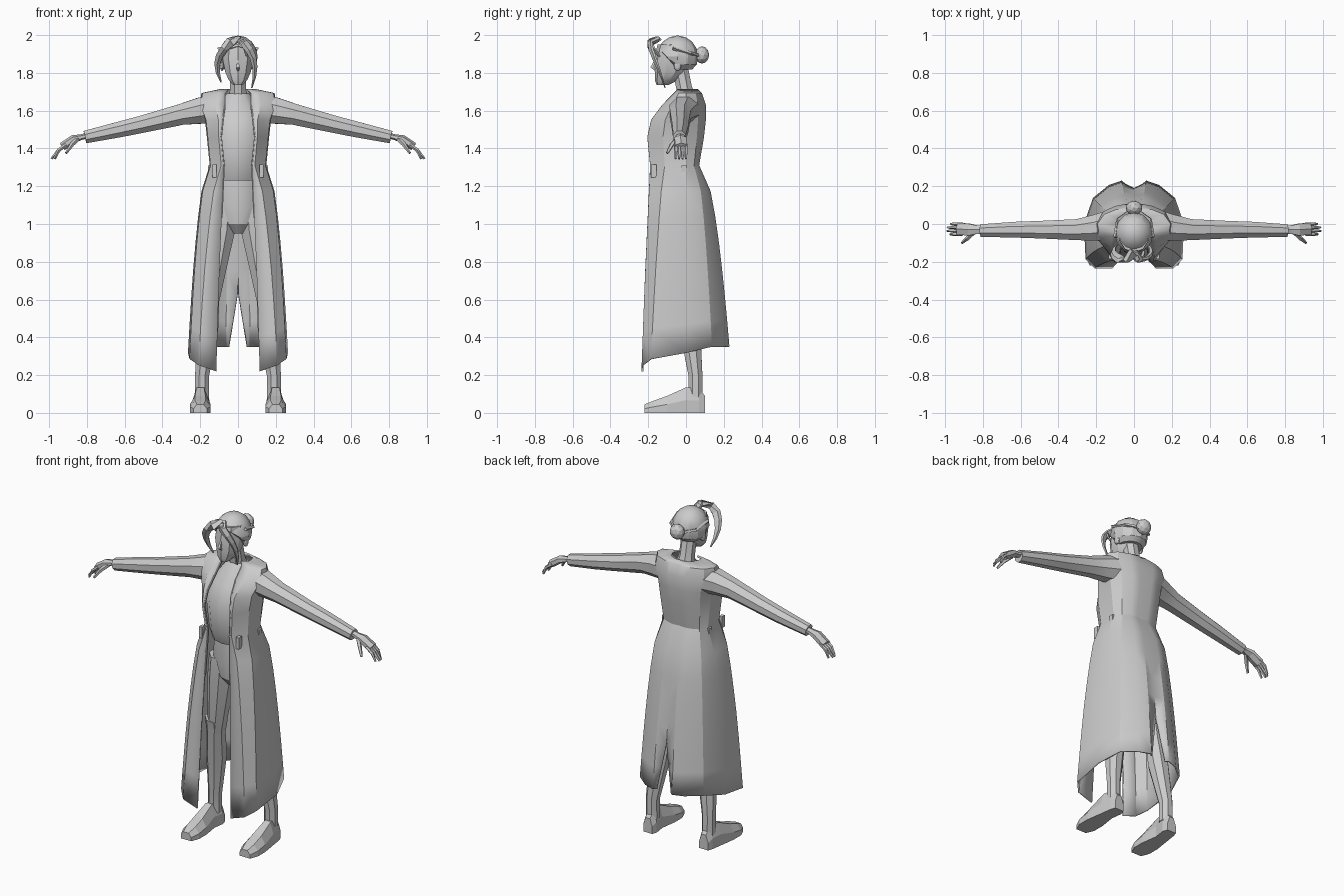
import bpy, bmesh, math
from mathutils import Vector

if "Cube" in bpy.data.objects:
    bpy.data.objects.remove(bpy.data.objects["Cube"])

grey = bpy.data.materials.new("plain_grey")
grey.use_nodes = True
grey.diffuse_color = (.6, .6, .6, 1)
grey.node_tree.nodes["Principled BSDF"].inputs["Base Color"].default_value = grey.diffuse_color

ACROSS, DEEP = Vector((1, 0, 0)), Vector((0, 1, 0))


def lerp(start, end, t):
    return start + (end - start) * t


def steps(count):
    """Evenly spaced fractions from zero to one."""
    return [i / count for i in range(count + 1)]


def circle(sides, offset=0):
    """Cosine and sine pairs around a polygon."""
    angles = [math.tau * (k + offset) / sides for k in range(sides)]
    return [(math.cos(angle), math.sin(angle)) for angle in angles]


def finish(name, bm, mirror=False, smooth=0, thick=0):
    """Turn a bmesh into an object, smooth below the given angle."""
    bmesh.ops.recalc_face_normals(bm, faces=bm.faces)
    for face in bm.faces:
        face.smooth = smooth > 0
    for edge in bm.edges:
        edge.smooth = edge.calc_face_angle(0) <= math.radians(smooth)
    mesh = bpy.data.meshes.new(name)
    bm.to_mesh(mesh)
    bm.free()
    mesh.materials.append(grey)
    part = bpy.data.objects.new(name, mesh)
    bpy.context.collection.objects.link(part)
    if mirror:
        part.modifiers.new("mirror", "MIRROR")
    if thick:
        solid = part.modifiers.new("thickness", "SOLIDIFY")
        solid.thickness = thick
        solid.offset = 0


def loft(name, rings, closed=True, **options):
    """Skin a list of equal-length point rings."""
    bm = bmesh.new()
    verts = [[bm.verts.new(point) for point in ring] for ring in rings]
    count = len(rings[0])
    for lower, upper in zip(verts, verts[1:]):
        for i in range(count if closed else count - 1):
            j = (i + 1) % count
            bm.faces.new((lower[i], lower[j], upper[j], upper[i]))
    if closed:
        bm.faces.new(verts[0])
        bm.faces.new(verts[-1])
    finish(name, bm, **options)


def tube(name, path, sides=8, along=DEEP, flat=1, **options):
    """Sweep an ellipse along a path of (x, y, z, radius); flat scales one axis."""
    points = [Vector(entry[:3]) for entry in path]
    rings = []
    for i, point in enumerate(points):
        ahead = points[min(i + 1, len(points) - 1)]
        tangent = (ahead - points[max(i - 1, 0)]).normalized()
        u = (along - tangent * along.dot(tangent)).normalized()
        v = tangent.cross(u) * flat
        radius = path[i][3]
        rings.append([point + (u * c + v * s) * radius for c, s in circle(sides, .5)])
    loft(name, rings, **options)


def stack(name, rows, sides=12, **options):
    """Upright loft of rows (z, centre y, x radius, y radius)."""
    loft(name, [[(rx * s, cy - ry * c, z) for c, s in circle(sides)]
                for z, cy, rx, ry in rows], **options)


def ball(name, centre, size, **options):
    bm = bmesh.new()
    bmesh.ops.create_icosphere(bm, subdivisions=2, radius=1)
    for vert in bm.verts:
        vert.co = vert.co * Vector(size) + Vector(centre)
    finish(name, bm, **options)


def box(name, centre, size):
    bm = bmesh.new()
    bmesh.ops.create_cube(bm, size=1)
    for vert in bm.verts:
        vert.co = vert.co * Vector(size) + Vector(centre)
    finish(name, bm, mirror=True)


# Body under the coat
stack("bodice", [(1.23, -.05, .12, .1), (1.3, -.06, .13, .12), (1.48, -.06, .15, .13),
                 (1.58, -.03, .14, .11), (1.69, 0, .06, .05)], smooth=30)
stack("hips", [(.95, -.02, .04, .06), (1, -.03, .09, .09), (1.1, -.03, .13, .1),
               (1.26, -.04, .12, .08)], smooth=30)
tube("neck", [(0, .01, 1.64, .06), (0, -.01, 1.72, .045), (0, -.03, 1.82, .045)],
     along=ACROSS, smooth=30)

# Legs and boots
tube("thigh", [(.08, -.03, 1.1, .08), (.09, -.03, .97, .08), (.14, -.01, .62, .05)],
     along=ACROSS, mirror=True, smooth=30)
tube("boot_shaft", [(.14, -.01, .69, .065), (.15, 0, .6, .055), (.16, .02, .45, .06),
                    (.19, .05, .2, .04), (.19, .05, .08, .04)],
     along=ACROSS, mirror=True, smooth=20)

# Feet: sections of (y, half width, height), flat below and bevelled above
foot = []
for y, half, height in [(.1, .03, .09), (.07, .04, .13), (0, .04, .135),
                        (-.1, .055, .09), (-.17, .055, .065), (-.22, .035, .045)]:
    right = [(half, 0), (half, height / 2), (half / 2, height)]
    left = [(-x, z) for x, z in reversed(right)]
    foot.append([(x + lerp(.2, .19, y > 0), y, z) for x, z in right + left])
loft("foot", foot, mirror=True)

# Coat rows of (z, half width, front y, back y, opening, corner): bodice, then flared skirt
waist, low_hem, high_hem = 1.31, .22, .35
rows = [(1.71, .09, -.04, .06, .05, .6), (1.69, .19, -.06, .08, .07, .6),
        (1.63, .2, -.12, .1, .07, .6), (1.55, .17, -.18, .1, .08, .6),
        (1.46, .16, -.2, .09, .09, .6)]
for t in steps(7):
    flare = math.sqrt(t)
    rows.append((lerp(waist, high_hem, t), lerp(.145, .26, flare), lerp(-.185, -.23, t),
                 lerp(.065, .225, flare), lerp(.075, .115, t), lerp(.6, .8, flare)))
coat = []
for z, half, front, back, opening, corner in rows:
    slit = max(0, .64 - z) / 6
    outline = [(opening, front), (max(opening + .01, half * corner), front),
               (half * .97, front * corner), (half, 0), (half * .82, back * .6),
               (half * .5, back * .9), (half * .25, back), (slit, back * .93)]
    # The hem dips towards the front corners
    dip = max(0, .7 - z) / (.7 - high_hem)
    coat.append([(x, y, z - dip * (high_hem - low_hem) * max(0, 1 - i / 4))
                 for i, (x, y) in enumerate(outline)])
loft("coat", coat, closed=False, mirror=True, smooth=28, thick=.01)

# Lapel edging follows the front of the coat; tabs sit at the waist
tube("lapel_edge", [(*ring[0], .007) for ring in coat[1:8]], sides=4, along=ACROSS,
     mirror=True)
box("front_tab", (.125, -.17, 1.28), (.02, .03, .07))
box("side_tab", (.15, -.01, 1.28), (.02, .03, .06))

# Sleeves and hands
tube("sleeve", [(.12, 0, 1.61, .08), (.2, -.02, 1.6, .075), (.3, -.03, 1.58, .06),
                (.5, -.03, 1.53, .05), (.63, -.03, 1.5, .045), (.81, -.035, 1.46, .036)],
     mirror=True, smooth=30)
tube("palm", [(.79, -.03, 1.47, .025), (.83, -.03, 1.46, .025), (.87, -.03, 1.45, .036),
              (.93, -.025, 1.41, .037)], sides=6, flat=.6, mirror=True)
for i, finger in enumerate(["little", "ring", "middle", "index"]):
    y, reach = -.018 * i, .97 + .02 * math.sin(i)
    tube(finger + "_finger", [(.91, y, 1.42, .01), (.95, y, 1.39, .01),
                              (reach, y, 1.345, .006)], sides=5, mirror=True)
tube("thumb", [(.85, -.045, 1.45, .014), (.88, -.075, 1.42, .012), (.91, -.1, 1.375, .007)],
     sides=5, mirror=True)

# Head and face
stack("head", [(1.735, -.125, .025, .03), (1.76, -.105, .05, .06), (1.8, -.085, .07, .08),
               (1.87, -.07, .085, .1), (1.95, -.06, .08, .09)], sides=10, smooth=25)
tube("nose", [(0, -.165, 1.865, .006), (0, -.18, 1.83, .012), (0, -.16, 1.815, .008)],
     sides=4, along=ACROSS)
ball("ear", (.085, -.045, 1.84), (.012, .02, .03), mirror=True)

# Hair cap: an ellipsoid whose hairline rises towards the face
bm = bmesh.new()
bmesh.ops.create_uvsphere(bm, u_segments=12, v_segments=8, radius=1)
for vert in bm.verts:
    x, y, z = vert.co
    hairline = lerp(-.6, .5, max(0, -y))
    vert.co = (x * .104, y * .11 - .045, max(hairline, z) * .112 + 1.886)
bmesh.ops.remove_doubles(bm, verts=bm.verts, dist=.002)
finish("hair_cap", bm, smooth=25)
ball("hair_bun", (0, .085, 1.895), (.045, .038, .046))
tube("hair_band", [(.1, -.07, 1.93, .01), (.085, .025, 1.905, .01), (.02, .07, 1.89, .01)],
     sides=4, mirror=True)

# Fringe locks sweep out from the parting, then fall and taper
for name, reach, drop, width in [("right_fringe", -.11, .23, .03), ("left_fringe", .09, .26, .025),
                                 ("middle_fringe", .05, .14, .018)]:
    lock = []
    for t in steps(6):
        out = math.sin(t * math.pi * .7)
        forward = lerp(-.15, -.11, t) - .05 * math.sin(math.pi * math.sqrt(t))
        lock.append((reach * out, forward, 1.98 - drop * t ** 1.4, lerp(width, .004, t * t)))
    tube(name, lock, sides=5, along=Vector((.8, .3, .3)), flat=.5)
